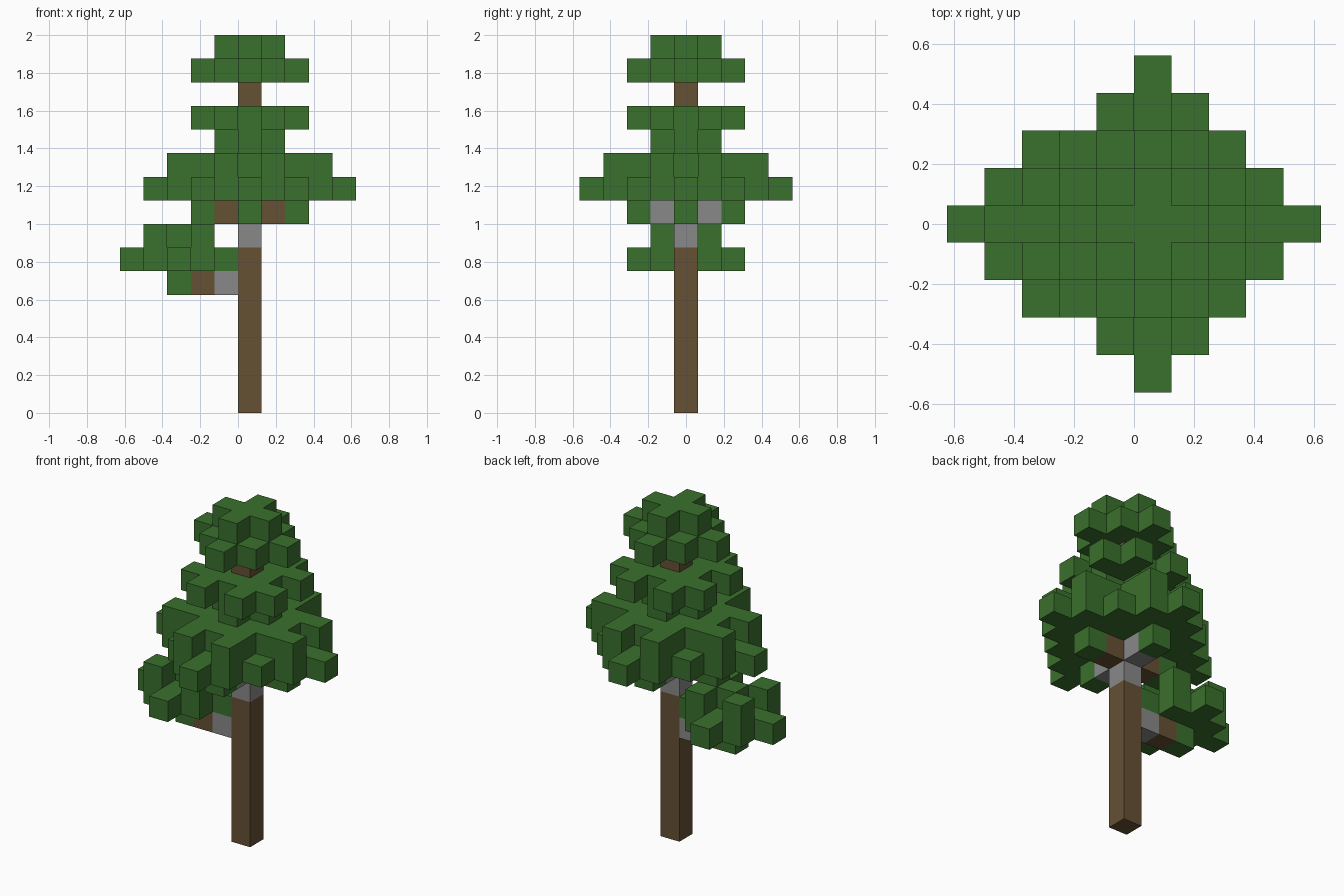
import bpy, bmesh
from mathutils import Vector

if "Cube" in bpy.data.objects:
    bpy.data.objects.remove(bpy.data.objects["Cube"], do_unlink=True)

U = 0.125  # edge length of one block


def make_material(name, rgb):
    mat = bpy.data.materials.new(name)
    mat.use_nodes = True
    color = (*rgb, 1.0)
    mat.diffuse_color = color
    bsdf = next(n for n in mat.node_tree.nodes if n.type == 'BSDF_PRINCIPLED')
    bsdf.inputs["Base Color"].default_value = color
    bsdf.inputs["Roughness"].default_value = 0.9
    return mat


leaf = make_material("leaf_green", (0.042, 0.162, 0.026))
bark = make_material("bark_brown", (0.132, 0.082, 0.034))
joint = make_material("joint_grey", (0.25, 0.25, 0.25))


def layer(k, rule, cx=0, reach=4):
    """Blocks of one horizontal layer that satisfy rule(|i|, |j|)."""
    span = range(-reach, reach + 1)
    return {(cx + i, j, k) for i in span for j in span if rule(abs(i), abs(j))}


def diamond(r):
    return lambda a, b: a + b <= r


def ragged_wide(a, b):
    return a + b <= 4 and max(a, b) <= 3 and (a, b) not in {(3, 0), (0, 3), (2, 2)}


def ragged_mid(a, b):
    return max(a, b) <= 1 or a + b == 3 and max(a, b) == 2


def corners_and_centre(a, b):
    return a == b and a <= 1


def arms(a, b):
    return a + b == 2 and a * b == 0


parts = {
    # wood
    "trunk": ({(0, 0, k) for k in range(14) if k != 7}, bark),
    "trunk_joint": ({(0, 0, 7)}, joint),
    "side_branch": ({(-2, 0, 5)}, bark),
    "side_branch_joint": ({(-1, 0, 5)}, joint),
    "crown_branches_x": ({(s, 0, 8) for s in (-1, 1)}, bark),
    "crown_branches_y": ({(0, s, 8) for s in (-1, 1)}, joint),
    # foliage
    "side_foliage": ({(-3, 0, 5)} | layer(6, diamond(2), -3)
                     | layer(7, corners_and_centre, -3), leaf),
    "lower_foliage": (layer(8, arms) | layer(9, diamond(4))
                      | layer(10, ragged_wide), leaf),
    "middle_foliage": (layer(11, diamond(1)) | layer(12, ragged_mid), leaf),
    "top_foliage": (layer(14, diamond(2)) | layer(15, diamond(1)), leaf),
}

# Leaves give way to the trunk core where they overlap
wood = set().union(*(cells for cells, mat in parts.values() if mat != leaf))
solid = set().union(*(cells for cells, mat in parts.values()))


def build(name, cells, mat):
    """Outer skin of a set of blocks, hidden faces left out."""
    bm = bmesh.new()
    for cell in sorted(cells):
        centre = Vector(cell) + Vector((0.5, 0, 0.5))
        for axis in range(3):
            for sign in (-1, 1):
                n = Vector((0, 0, 0))
                n[axis] = sign
                if tuple(int(c) for c in Vector(cell) + n) in solid:
                    continue
                u = Vector((0, 0, 0))
                u[(axis + 1) % 3] = 0.5
                v = n.cross(u)
                mid = centre + n / 2
                quad = (mid - u - v, mid + u - v, mid + u + v, mid - u + v)
                bm.faces.new([bm.verts.new(p * U) for p in quad])
    bmesh.ops.remove_doubles(bm, verts=bm.verts, dist=U / 100)
    mesh = bpy.data.meshes.new(name)
    bm.to_mesh(mesh)
    bm.free()
    mesh.materials.append(mat)
    bpy.context.collection.objects.link(bpy.data.objects.new(name, mesh))


for name, (cells, mat) in parts.items():
    build(name, cells - wood if mat == leaf else cells, mat)
